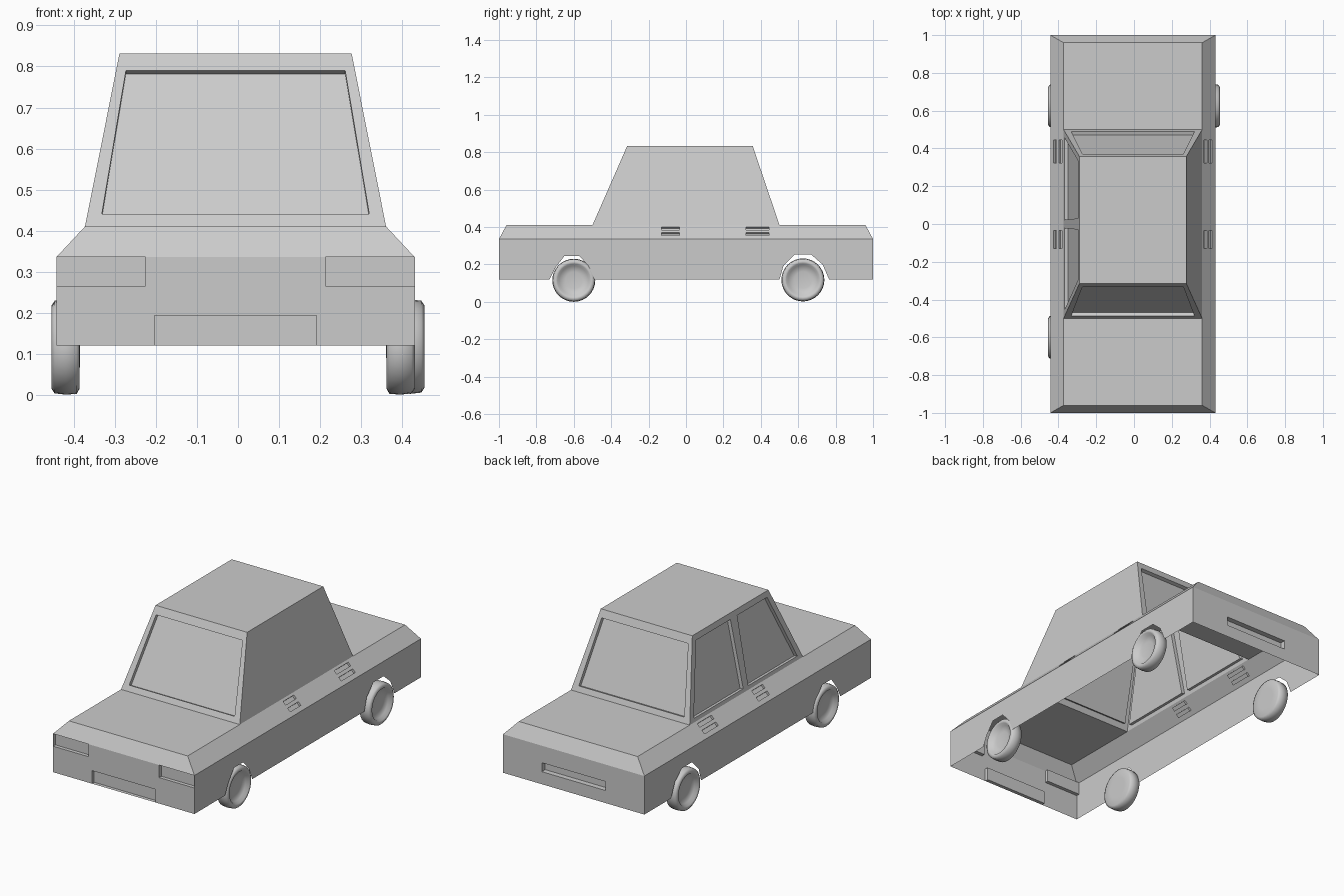
import bpy, bmesh, math
from mathutils import Vector as V
from mathutils.geometry import tessellate_polygon

if "Cube" in bpy.data.objects:
    bpy.data.objects.remove(bpy.data.objects["Cube"])

XC = -0.006                      # the shell sits slightly off centre
W, T, R = 0.437, 0.367, 0.283    # half widths: sides, deck, roof
ZB, ZS, ZD, ZR = 0.12, 0.335, 0.41, 0.832


def add(bm, pts, out):
    """Face turned so that its normal follows 'out'."""
    f = bm.faces.new([bm.verts.new(p) for p in pts])
    f.normal_update()
    if f.normal.dot(out) < 0:
        f.normal_flip()


def panel(bm, outer, out, holes=(), recess=(), depth=0.02):
    """Flat sheet with holes; every hole or edge notch gets a sunken pane."""
    outer = [V(p) for p in outer]
    holes = [[V(p) for p in h] for h in holes]
    n = V((0, 0, 0))
    for a, b in zip(outer, outer[1:] + outer[:1]):
        n += a.cross(b)
    n.normalize()
    if n.dot(V(out)) < 0:
        n = -n
    flat = [p for loop in [outer] + holes for p in loop]
    for tri in tessellate_polygon([outer] + holes):
        add(bm, [flat[i] for i in tri], n)
    for h in holes + [[V(p) for p in r] for r in recess]:
        low = [p - n * depth for p in h]
        add(bm, low, n)
        c = sum(h, V((0, 0, 0))) / len(h)
        for i in range(len(h)):
            j = (i + 1) % len(h)
            add(bm, [h[i], h[j], low[j], low[i]], c - (h[i] + h[j]) / 2)


def finish(bm, name, loc):
    bmesh.ops.remove_doubles(bm, verts=bm.verts, dist=1e-4)
    bmesh.ops.dissolve_limit(bm, angle_limit=0.01, verts=bm.verts, edges=bm.edges)
    me = bpy.data.meshes.new(name)
    bm.to_mesh(me)
    bm.free()
    ob = bpy.data.objects.new(name, me)
    ob.location = loc
    bpy.context.collection.objects.link(ob)
    return ob


# Lower body: open-bottomed shell
bm = bmesh.new()
arches = [(-0.73, ZB), (-0.70, 0.18), (-0.65, 0.245), (-0.57, 0.245), (-0.52, 0.19), (-0.49, ZB),
          (0.50, ZB), (0.52, 0.19), (0.58, 0.252), (0.67, 0.252), (0.73, 0.2), (0.765, ZB)]
for s in (-1, 1):
    side = [(-1, ZB)] + arches + [(1, ZB), (1, ZS), (-1, ZS)]
    panel(bm, [(s * W, y, z) for y, z in side], (s, 0, 0))

    # sloping shoulder with paired vents
    def on(y, z):
        return (s * (W + (T - W) * (z - ZS) / (ZD - ZS)), y, z)
    vents = [[on(y0, z), on(y1, z), on(y1, z + 0.016), on(y0, z + 0.016)]
             for y0, y1 in ((-0.13, -0.035), (0.322, 0.445)) for z in (0.354, 0.384)]
    panel(bm, [on(-1, ZS), on(1, ZS), on(0.96, ZD), on(-0.96, ZD)], (s, 0, 1), vents, depth=0.012)
    # nose and tail slopes, bonnet and boot lid
    panel(bm, [(-W, s, ZS), (W, s, ZS), (T, s * 0.96, ZD), (-T, s * 0.96, ZD)], (0, s, 1))
    panel(bm, [(-T, s * 0.96, ZD), (T, s * 0.96, ZD), (T, s * 0.5, ZD), (-T, s * 0.5, ZD)], (0, 0, 1))

# front face: sunken headlights at the corners and plate below
half = [(0.197, ZB), (W, ZB), (W, 0.265), (0.219, 0.265), (0.219, ZS)]
plate = [(-0.197, ZB), (0.197, ZB), (0.197, 0.193), (-0.197, 0.193)]
front = [(0.197, 0.193)] + half + [(-x, z) for x, z in half[::-1]] + [(-0.197, 0.193)]
lamps = [[(s * 0.219, 0.265), (s * W, 0.265), (s * W, ZS), (s * 0.219, ZS)] for s in (-1, 1)]
panel(bm, [(x, -1, z) for x, z in front], (0, -1, 0),
      recess=[[(x, -1, z) for x, z in q] for q in lamps + [plate]])
# back face with slot
panel(bm, [(-W, 1, ZB), (W, 1, ZB), (W, 1, ZS), (-W, 1, ZS)], (0, 1, 0),
      [[(-0.197, 1, 0.19), (0.197, 1, 0.19), (0.197, 1, 0.24), (-0.197, 1, 0.24)]], depth=0.03)
finish(bm, "lower_body", (XC, 0, 0))

# Cabin: roof, plain right side, windows on the other three sides
bm = bmesh.new()
YF, YB = -0.315, 0.357
panel(bm, [(-R, YF, ZR), (R, YF, ZR), (R, YB, ZR), (-R, YB, ZR)], (0, 0, 1))


def lean(a, b, z):
    return a + (b - a) * (z - ZD) / (ZR - ZD)


for s, yt in ((-1, YF), (1, YB)):
    def on(k, z, m=0.0):
        return (k * (lean(T, R, z) - m), lean(s * 0.5, yt, z), z)
    panel(bm, [on(-1, ZD), on(1, ZD), on(1, ZR), on(-1, ZR)], (0, s, 0.3),
          [[on(-1, 0.44, 0.035), on(1, 0.44, 0.035), on(1, 0.79, 0.024), on(-1, 0.79, 0.024)]])
for s in (-1, 1):
    def on(y, z):
        return (s * lean(T, R, z), y, z)
    panes = []
    if s < 0:
        for d, yt in ((-1, YF), (1, YB)):
            panes.append([on(d * 0.022, 0.43), on(lean(d * 0.5, yt, 0.43) - d * 0.035, 0.43),
                          on(lean(d * 0.5, yt, 0.8) - d * 0.035, 0.8), on(d * 0.03, 0.8)])
    panel(bm, [on(-0.5, ZD), on(0.5, ZD), on(YB, ZR), on(YF, ZR)], (s, 0, 0.2), panes)
finish(bm, "cabin", (XC, 0, 0))


# Wheels: lathed tyre with a dished outer face
profile = [(-0.035, 0), (-0.034, 0.06), (-0.034, 0.1), (-0.027, 0.113), (0, 0.115), (0.027, 0.112),
           (0.035, 0.1), (0.033, 0.088), (0.016, 0.078), (0.01, 0.045), (0.008, 0)]


def wheel(name, x, y, z):
    bm = bmesh.new()
    vs = [bm.verts.new((a, 0, r)) for a, r in profile]
    es = [bm.edges.new(p) for p in zip(vs, vs[1:])]
    bmesh.ops.spin(bm, geom=vs + es, cent=(0, 0, 0), axis=(1, 0, 0), angle=math.tau, steps=32)
    bmesh.ops.remove_doubles(bm, verts=bm.verts, dist=1e-4)
    bmesh.ops.recalc_face_normals(bm, faces=bm.faces)
    for f in bm.faces:
        f.smooth = True
    me = bpy.data.meshes.new(name)
    bm.to_mesh(me)
    bm.free()
    ob = bpy.data.objects.new(name, me)
    ob.location = (x, y, z)
    ob.rotation_euler.z = math.pi if x < 0 else 0
    bpy.context.collection.objects.link(ob)


wheel("front_left_wheel", -0.42, -0.6, 0.115)
wheel("front_right_wheel", 0.396, -0.6, 0.115)
wheel("back_left_wheel", -0.42, 0.625, 0.117)
wheel("back_right_wheel", 0.42, 0.625, 0.117)
